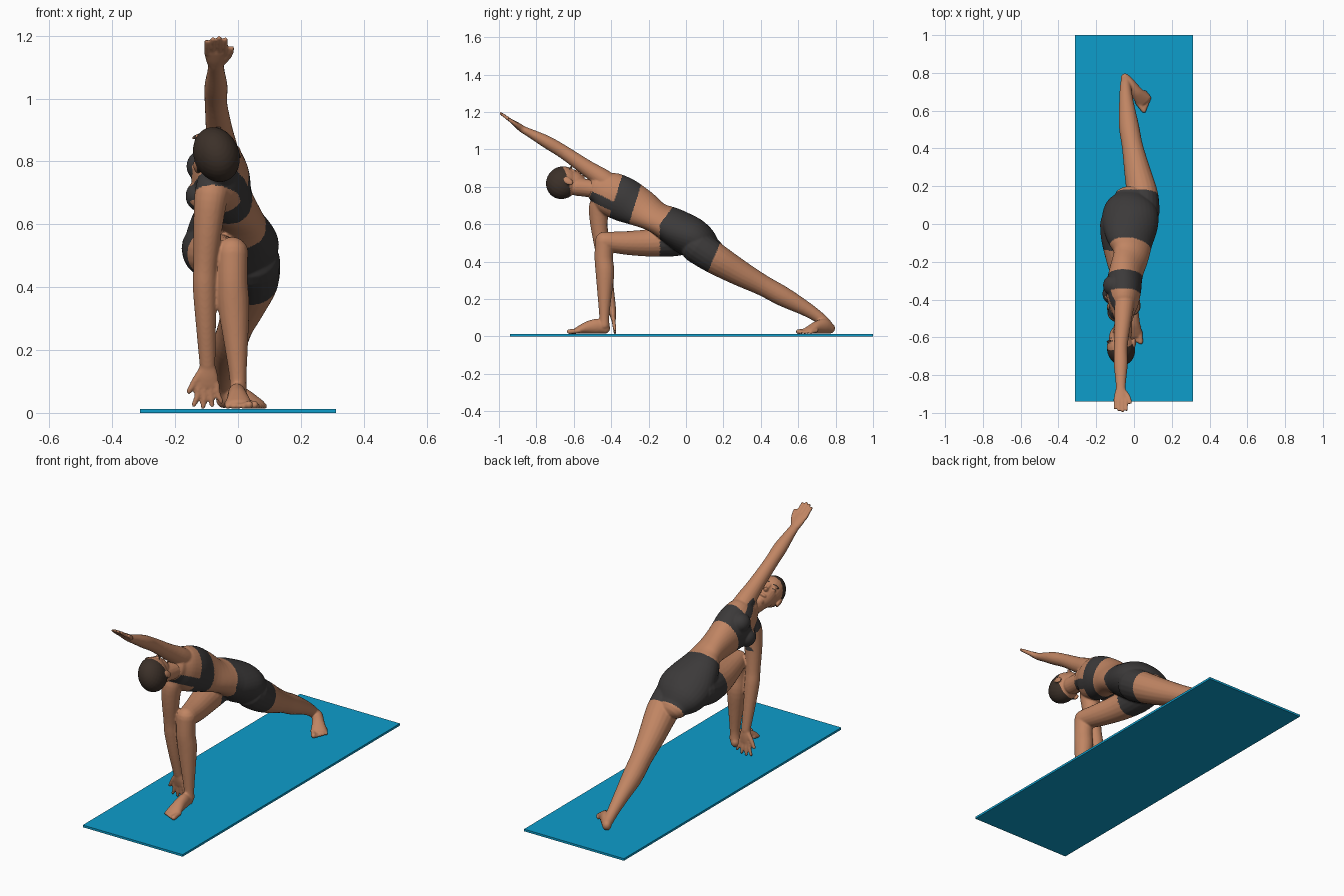
import bpy, bmesh, math
from mathutils import Vector as V, Matrix

if "Cube" in bpy.data.objects:
    bpy.data.objects.remove(bpy.data.objects["Cube"])


def material(name, rgb):
    m = bpy.data.materials.new(name)
    m.diffuse_color = (*rgb, 1)
    m.use_nodes = True
    m.node_tree.nodes["Principled BSDF"].inputs["Base Color"].default_value = m.diffuse_color
    return m


SKIN = material("skin", (0.53, 0.235, 0.125))
CLOTH = material("dark grey cloth", (0.045, 0.042, 0.042))
HAIR = material("dark brown hair", (0.045, 0.03, 0.022))
BLUE = material("blue mat", (0.004, 0.34, 0.60))


def loft(bm, pts, side=(1, 0, 0), n=20):
    """Round-ended tube. Points are (x, y, z, half width, half depth, side vector)."""
    keys = []
    for p in pts:
        a = p[3]
        b = p[4] if len(p) > 4 else a
        s = p[5] if len(p) > 5 else side
        keys.append((V(p[:3]), V((a, b, 0)), V(s)))
    dense = []
    for i in range(len(keys) - 1):
        k = [keys[max(0, min(len(keys) - 1, i + j))] for j in (-1, 0, 1, 2)]
        for q in range(4):
            u = q / 4
            dense.append([0.5 * (2 * k[1][c] + (k[2][c] - k[0][c]) * u
                          + (2 * k[0][c] - 5 * k[1][c] + 4 * k[2][c] - k[3][c]) * u * u
                          + (3 * k[1][c] - k[0][c] - 3 * k[2][c] + k[3][c]) * u ** 3)
                          for c in range(3)])
    dense.append(list(keys[-1]))
    frames = []
    for i, (c, r, s) in enumerate(dense):
        t = (dense[min(i + 1, len(dense) - 1)][0] - dense[max(i - 1, 0)][0]).normalized()
        frames.append((c, r, s, t))

    def cap(frame, sign):
        c, r, s, t = frame
        m = min(r.x, r.y)
        return [(c + t * sign * m * math.sin(g), r * math.cos(g), s, t)
                for g in (0.4, 0.8, 1.15, 1.4)]
    frames = cap(frames[0], -1)[::-1] + frames + cap(frames[-1], 1)
    rings = []
    for c, r, s, t in frames:
        s = (s - t * s.dot(t)).normalized()
        w = t.cross(s)
        rings.append([bm.verts.new(c + s * r.x * math.cos(g) + w * r.y * math.sin(g))
                      for g in (2 * math.pi * j / n for j in range(n))])
    for r0, r1 in zip(rings, rings[1:]):
        for j in range(n):
            bm.faces.new((r0[j], r0[(j + 1) % n], r1[(j + 1) % n], r1[j]))
    bm.faces.new(rings[0][::-1])
    bm.faces.new(rings[-1])


def ball(bm, c, radii, axes=((1, 0, 0), (0, 1, 0), (0, 0, 1))):
    cols = [V(a) * r for a, r in zip(axes, radii)]
    m = Matrix(cols).transposed().to_4x4()
    m.translation = V(c)
    bmesh.ops.create_uvsphere(bm, u_segments=24, v_segments=16, radius=1, matrix=m)


def hand(bm, wrist, d, s, L, spread):
    wrist, d, s = V(wrist), V(d).normalized(), V(s).normalized()
    at = lambda u, v: tuple(wrist + d * u * L + s * v)
    loft(bm, [(*at(0, 0), .025, .019), (*at(.25, 0), .034, .017), (*at(.48, 0), .036, .012)], s)
    for i, ln in enumerate((.42, .47, .43, .34)):
        o = 1.5 - i
        loft(bm, [(*at(.45, o * .019), .0105), (*at(.52 + ln / 2, o * (.019 + spread * .3)), .0098),
                  (*at(.52 + ln, o * (.02 + spread)), .008)], s, 10)
    loft(bm, [(*at(.12, .015), .015), (*at(.38, .04), .012), (*at(.62, .05 + spread), .009)], s, 10)


def foot(bm, heel, d, inner):
    h, d = V((*heel, 0.012)), V((*d, 0)).normalized()
    s = V((-d.y, d.x, 0)) * inner
    at = lambda u, v, z: tuple(h + d * u + s * v + V((0, 0, z)))
    loft(bm, [(*at(.022, 0, .03), .024, .028), (*at(.06, 0, .042), .029, .040),
              (*at(.11, 0, .037), .032, .035), (*at(.15, 0, .027), .038, .025),
              (*at(.18, 0, .018), .041, .016)], s)
    for i in range(5):
        r = .0135 if i == 0 else .0095
        v = .030 - i * .0165
        e = .222 - i * .009 - (i == 0) * .004
        loft(bm, [(*at(.165 - i * .005, v, .018), r), (*at(e, v, r), r)], s, 10)


def sculpt(name, bm, mats, rule, voxel=.005, iterations=4):
    """Fuse overlapping pieces into one smooth skin and colour faces by a rule."""
    bmesh.ops.recalc_face_normals(bm, faces=bm.faces)
    me = bpy.data.meshes.new(name)
    bm.to_mesh(me)
    bm.free()
    ob = bpy.data.objects.new(name, me)
    bpy.context.collection.objects.link(ob)
    bpy.ops.object.select_all(action='DESELECT')
    ob.select_set(True)
    bpy.context.view_layer.objects.active = ob
    m = ob.modifiers.new("fuse", 'REMESH')
    m.mode = 'VOXEL'
    m.voxel_size = voxel
    bpy.ops.object.modifier_apply(modifier=m.name)
    m = ob.modifiers.new("soften", 'SMOOTH')
    m.factor, m.iterations = .5, iterations
    bpy.ops.object.modifier_apply(modifier=m.name)
    ob.data.materials.clear()
    for mat in mats:
        ob.data.materials.append(mat)
    for p in ob.data.polygons:
        p.material_index = int(rule(p.center))
        p.use_smooth = True
    return ob


# Mat
bpy.ops.mesh.primitive_cube_add(size=1, location=(0, .03, .006))
mat = bpy.context.object
mat.name = "exercise_mat"
mat.scale = (.624, 1.94, .012)
bpy.ops.object.transform_apply(location=False, rotation=False, scale=True)
mat.data.materials.append(BLUE)

# Twisted torso, from seat to base of neck
bm = bmesh.new()
X, T = (1, 0, 0), (0, -.43, -.9)
loft(bm, [(-.015, .14, .465, .09, .06, X), (-.02, .09, .495, .135, .092, X),
          (-.02, .02, .535, .150, .108, X), (-.02, -.07, .59, .132, .095, (.95, -.1, -.25)),
          (-.015, -.16, .637, .102, .074, (.8, -.2, -.5)),
          (-.04, -.25, .69, .108, .084, (.4, -.35, -.8)),
          (-.055, -.34, .735, .119, .094, T), (-.055, -.42, .77, .112, .08, T),
          (-.055, -.47, .79, .075, .058, T)], n=32)
for c in ((-.112, -.325, .785), (-.115, -.37, .69)):  # bust
    ball(bm, c, (.052, .055, .052))
# Raised right arm
loft(bm, [(-.05, -.40, .81, .055), (-.055, -.455, .85, .052), (-.06, -.53, .90, .043),
          (-.07, -.65, .983, .036), (-.07, -.74, 1.037, .037, .034), (-.07, -.82, 1.08, .029, .025),
          (-.07, -.87, 1.105, .025, .019)])
hand(bm, (-.07, -.87, 1.105), (0, -.81, .59), (1, 0, 0), .15, .0)
# Supporting left arm
loft(bm, [(-.07, -.44, .74, .058), (-.085, -.465, .69, .054), (-.095, -.465, .60, .047),
          (-.104, -.45, .47, .038), (-.106, -.44, .40, .038), (-.102, -.42, .28, .032),
          (-.097, -.395, .15, .025, .021)])
hand(bm, (-.097, -.395, .15), (0, .12, -1), (-1, 0, 0), .133, .009)
# Bent front leg
loft(bm, [(-.095, .0, .525, .085), (-.09, -.08, .51, .083), (-.07, -.2, .50, .073),
          (-.04, -.33, .50, .062), (-.018, -.43, .508, .052)])
loft(bm, [(-.018, -.436, .51, .050), (-.018, -.44, .42, .049), (-.014, -.433, .34, .050),
          (-.006, -.435, .22, .038), (0, -.437, .11, .027), (0, -.437, .06, .028)])
foot(bm, (-.008, -.408), (.06, -1), 1)
# Straight back leg
loft(bm, [(.045, .06, .48, .09), (.045, .15, .42, .084), (.018, .28, .343, .07),
          (-.008, .41, .273, .056), (-.027, .52, .213, .053), (-.04, .64, .148, .039),
          (-.045, .72, .095, .030), (-.043, .757, .06, .027)])
foot(bm, (-.06, .79), (.62, -.78), -1)


def clothing(p):
    shorts = .8 * p.y - .6 * p.z > -.472 and .92 * p.y - .39 * p.z < -.027 and p.y > -.14
    if shorts:
        return True
    if p.z < .588:
        return False
    band = .95 * p.y - .3 * p.z
    if -.582 < band < -.471:
        return True
    lat = -.43 * (p.y + .42) - .9 * (p.z - .77)
    along = -.9 * (p.y + .42) + .43 * (p.z - .77)
    strap = .03 < lat < .08 or (-.08 < lat < -.04 and p.x < -.07)
    return strap and band <= -.58 and along < .075


sculpt("body", bm, (SKIN, CLOTH), clothing)

# Head and neck, face turned upward
C = V((-.07, -.655, .823))
U = V((-.1, -.84, .53)).normalized()
S = V((-.35, .5, .79)).cross(U).normalized()
F = U.cross(S)
if F.z < 0:
    F = -F
AX = (S, F, U)
bm = bmesh.new()
at = lambda s, f, u: C + S * s + F * f + U * u
ball(bm, at(0, -.005, .005), (.072, .092, .085), AX)           # skull
ball(bm, at(0, .03, -.04), (.056, .062, .078), AX)             # face
ball(bm, at(0, .06, -.097), (.026, .026, .02), AX)             # chin
ball(bm, at(0, .096, -.04), (.012, .018, .012), AX)            # nose tip
loft(bm, [(*at(0, .083, .0), .008), (*at(0, .094, -.035), .010)], S, 10)
ball(bm, at(0, .085, -.070), (.022, .012, .009), AX)           # lips
for k in (-1, 1):
    ball(bm, at(k * .071, -.005, -.025), (.009, .018, .028), AX)   # ears
    ball(bm, at(k * .029, .082, .008), (.022, .008, .007), AX)     # brows
    ball(bm, at(k * .029, .073, -.012), (.014, .012, .008), AX)    # eyes
loft(bm, [(-.055, -.44, .785, .055), (-.056, -.50, .79, .048), (-.06, -.585, .80, .048)])


def hair(p):
    q = p - C
    s, f, u = abs(q.dot(S)), q.dot(F), q.dot(U)
    brow = .012 < s < .046 and f > .06 and .006 < u < .014
    lashes = .018 < s < .041 and f > .06 and -.014 < u < -.010
    ear = s > .073 and -.055 < u < .005 and f > -.022
    return brow or lashes or (f < .018 + .875 * u and u > -.085 and not ear)


sculpt("head", bm, (SKIN, HAIR), hair, .004, 3)
